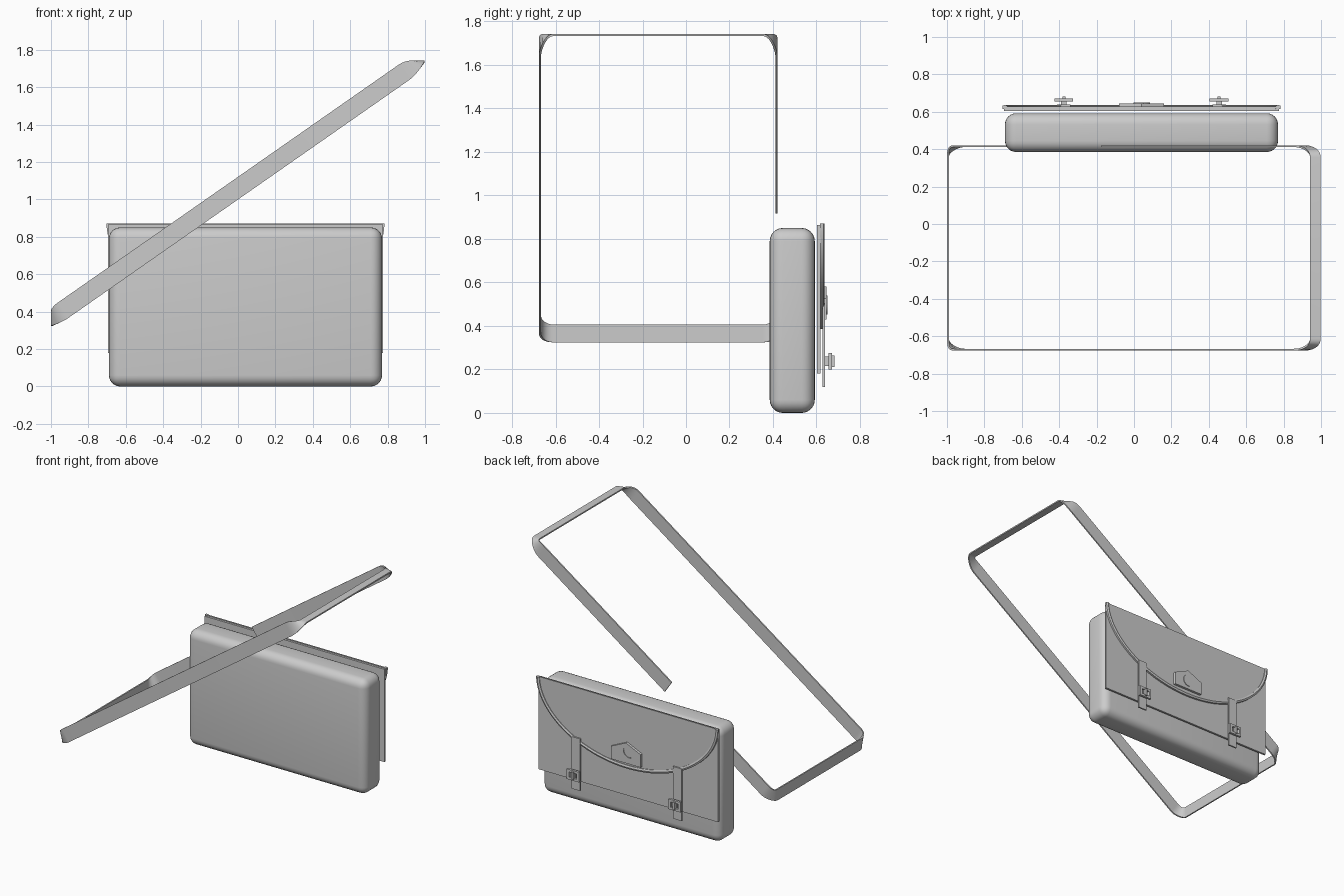
import bpy, bmesh, math
from mathutils import Vector

if "Cube" in bpy.data.objects:
    bpy.data.objects.remove(bpy.data.objects["Cube"])

grey = bpy.data.materials.new("soft_grey")
grey.diffuse_color = (0.6, 0.6, 0.6, 1)
grey.use_nodes = True
grey.node_tree.nodes["Principled BSDF"].inputs["Base Color"].default_value = grey.diffuse_color
CX = 0.04  # bag centre line


def finish(name, bm, smooth=None):
    bmesh.ops.recalc_face_normals(bm, faces=bm.faces)
    me = bpy.data.meshes.new(name)
    bm.to_mesh(me)
    bm.free()
    me.materials.append(grey)
    ob = bpy.data.objects.new(name, me)
    bpy.context.collection.objects.link(ob)
    if smooth:
        bpy.ops.object.select_all(action='DESELECT')
        bpy.context.view_layer.objects.active = ob
        ob.select_set(True)
        bpy.ops.object.shade_smooth_by_angle(angle=math.radians(smooth))
    return ob


def loft(name, rings, closed=False, smooth=None):
    """Skin a list of equal vertex rings, capping open ends."""
    bm = bmesh.new()
    vs = [[bm.verts.new(p) for p in r] for r in rings]
    n = len(vs[0])
    for a, b in zip(vs, vs[1:]):
        for i in range(n):
            bm.faces.new((a[i], a[(i + 1) % n], b[(i + 1) % n], b[i]))
    if not closed:
        bm.faces.new(vs[0])
        bm.faces.new(vs[-1])
    return finish(name, bm, smooth)


def plate(name, outline, y0, y1):
    """Extrude an x-z outline from y0 to y1."""
    return loft(name, [[(x, y, z) for x, z in outline] for y in (y0, y1)])


def rect(x, z0, z1, w):
    return [(x - w / 2, z0), (x + w / 2, z0), (x + w / 2, z1), (x - w / 2, z1)]


# Bag body: rounded box
bm = bmesh.new()
bmesh.ops.create_cube(bm, size=1)
for v in bm.verts:
    v.co = (CX + v.co.x * 1.46, 0.4885 + v.co.y * 0.207, 0.425 + v.co.z * 0.85)
bmesh.ops.bevel(bm, geom=bm.edges[:], offset=0.06, segments=6, profile=0.5, affect='EDGES')
finish("bag_body", bm, 40)

# Flap: back panel, and a curved upper flap with its raised trim
plate("back_panel", rect(CX, 0.18, 0.865, 1.47), 0.603, 0.618)
N = 48


def arc(rx, rz, top=0.87):
    pts = []
    for i in range(N + 1):
        a = math.pi * i / N
        c, s = math.cos(a), math.sin(a)
        pts.append((CX - rx * c, top - rz * s ** 1.05))
    return pts


plate("upper_flap", arc(0.735, 0.475), 0.618, 0.627)
outer, inner = arc(0.743, 0.485), arc(0.718, 0.46)
loft("flap_trim", [[(o[0], 0.616, o[1]), (o[0], 0.632, o[1]), ((o[0] + i[0]) / 2, 0.637, (o[1] + i[1]) / 2),
                    (i[0], 0.632, i[1]), (i[0], 0.616, i[1])] for o, i in zip(outer, inner)], smooth=40)

# Closing straps with buckles
for side, x in (("left", -0.375), ("right", 0.455)):
    plate(side + "_closing_strap", rect(x, 0.12, 0.505, 0.072), 0.627, 0.638)
    plate(side + "_buckle_post", rect(x, 0.215, 0.26, 0.03), 0.638, 0.66)
    o, i = rect(x, 0.2, 0.275, 0.1), rect(x, 0.218, 0.257, 0.064)
    ring = [[(a[0], 0.655, a[1]), (a[0], 0.672, a[1]), (b[0], 0.672, b[1]), (b[0], 0.655, b[1])]
            for a, b in zip(o, i)]
    loft(side + "_buckle_frame", ring + ring[:1], closed=True)
    plate(side + "_buckle_prong", rect(x, 0.21, 0.265, 0.016), 0.66, 0.682)

# Clasp: five-sided plate with a crescent
plate("clasp_plate", [(CX - 0.12, 0.43), (CX + 0.12, 0.43), (CX + 0.12, 0.525), (CX, 0.58), (CX - 0.12, 0.525)],
      0.627, 0.645)
cres = []
for k in range(17):
    a = math.radians(-150 + 240 * k / 16 - 15)
    cres.append((0.045 * math.cos(a), 0.045 * math.sin(a)))
p, q = Vector(cres[-1]), Vector(cres[0])
mid = (p + q) / 2
away = mid.normalized()
half = (p - q).length / 2
for k in range(1, 12):
    t = math.pi * k / 12
    r = mid + (p - q).normalized() * half * math.cos(t) - away * half * 0.7 * math.sin(t)
    cres.append((r.x, r.y))
plate("clasp_crescent", [(CX + x, 0.497 + z) for x, z in cres], 0.644, 0.65)

# Shoulder strap: twisted band round a tilted rounded rectangle
WX, WZ, T = 0.028, 0.041, 0.005  # half width parts, half thickness
YB, YF, R = 0.416, -0.672, 0.06
XL, XH = -0.995, 0.97


def line_z(x):
    return 1.06 + 0.698 * x


def corner(y, s, upper):
    """Samples from a side at y round to the short end; s points inward."""
    out = []
    for k in range(11):
        a = math.pi / 2 * k / 10
        run = 0.086 if upper else R
        x = XH - run * (1 - math.sin(a)) if upper else XL + run * (1 - math.sin(a))
        f = math.cos(a) ** 2
        w = (-WX, WZ * f) if upper else (-WX * f, WZ)
        out.append((Vector((x, y + s * R * (1 - math.cos(a)), line_z(x))), Vector((w[0], 0, w[1]))))
    return out


def side_pt(x, y):
    return (Vector((x, y, line_z(x))), Vector((-WX, 0, WZ)))


path = [side_pt(-0.148, YB)] + corner(YB, -1, True) + corner(YF, 1, True)[::-1]
path += corner(YF, 1, False) + corner(YB, -1, False)[::-1] + [side_pt(-0.62, YB)]
rings = []
for i, (c, w) in enumerate(path):
    tan = path[min(i + 1, len(path) - 1)][0] - path[max(i - 1, 0)][0]
    n = tan.cross(w).normalized() * T
    rings.append([c + w + n, c + w - n, c - w - n, c - w + n])
loft("shoulder_strap", rings, smooth=35)
